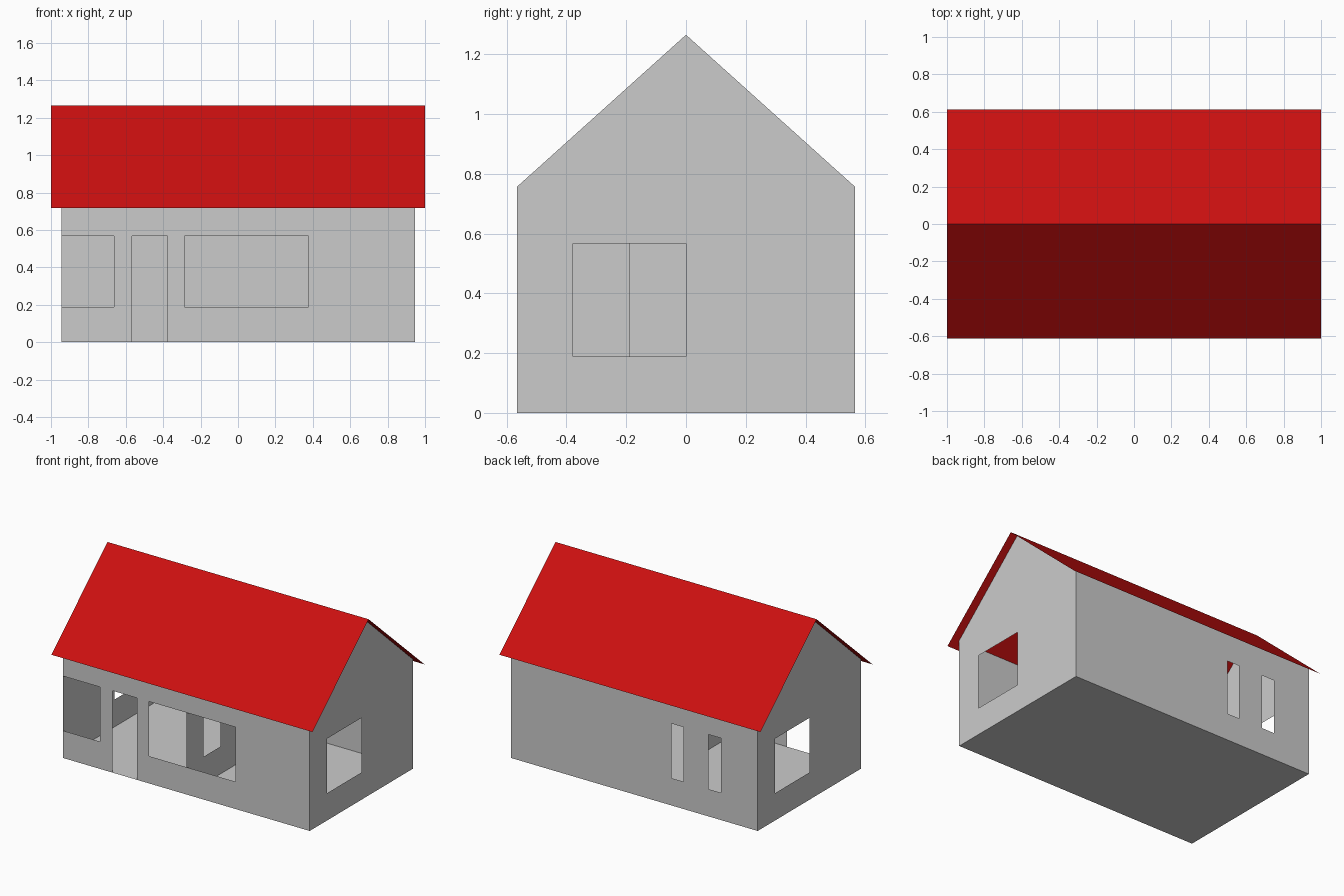
import bpy, bmesh

if "Cube" in bpy.data.objects:
    bpy.data.objects.remove(bpy.data.objects["Cube"])

L, W = 0.945, 0.565            # half length, half width of the walls
EAVE, RIDGE = 0.757, 1.265
SILL, HEAD = 0.189, 0.567
ROOF_X, ROOF_Y, ROOF_Z = 1.0, 0.613, 0.718


def make(name, faces, outward=None, color=None):
    """Object from faces given as lists of points."""
    bm = bmesh.new()
    for pts in faces:
        f = bm.faces.new([bm.verts.new(p) for p in pts])
        f.normal_update()
        if outward and sum(a * b for a, b in zip(f.normal, outward)) < 0:
            f.normal_flip()
    bmesh.ops.remove_doubles(bm, verts=bm.verts[:], dist=1e-5)
    mesh = bpy.data.meshes.new(name)
    bm.to_mesh(mesh)
    bm.free()
    ob = bpy.data.objects.new(name, mesh)
    bpy.context.collection.objects.link(ob)
    if color:
        mat = bpy.data.materials.new(name)
        mat.diffuse_color = color
        mat.use_nodes = True
        mat.node_tree.nodes["Principled BSDF"].inputs["Base Color"].default_value = mat.diffuse_color
        mesh.materials.append(mat)
    return ob


def wall(name, half, place, holes, outward, gable=False):
    """Thin wall as grid cells, leaving out the holes (u0, u1, v0, v1)."""
    us = sorted({-half, half, *[u for h in holes for u in h[:2]]})
    vs = sorted({0, EAVE, *[v for h in holes for v in h[2:]]})
    faces = []
    for u0, u1 in zip(us, us[1:]):
        for v0, v1 in zip(vs, vs[1:]):
            u, v = (u0 + u1) / 2, (v0 + v1) / 2
            if any(a < u < b and c < v < d for a, b, c, d in holes):
                continue
            faces.append([place(*p) for p in ((u0, v0), (u1, v0), (u1, v1), (u0, v1))])
    if gable:
        faces.append([place(u, EAVE) for u in us] + [place(0, RIDGE)])
    make(name, faces, outward)


# Long walls: corner window, door and wide window in front, two slits behind
wall("front_wall", L, lambda u, v: (u, -W, v),
     [(-L, -0.662, SILL, HEAD), (-0.567, -0.378, 0, HEAD), (-0.285, 0.378, SILL, HEAD)],
     (0, -1, 0))
wall("back_wall", L, lambda u, v: (u, W, v),
     [(-0.662, -0.567, SILL, HEAD), (-0.378, -0.285, SILL, HEAD)], (0, 1, 0))

# Gable walls with one window each
wall("right_wall", W, lambda u, v: (L, u, v), [(-0.378, 0, SILL, HEAD)], (1, 0, 0), True)
wall("left_wall", W, lambda u, v: (-L, u, v), [(0, 0.378, SILL, HEAD)], (-1, 0, 0), True)

# Inner partition with a hatch and a doorway
wall("partition", W, lambda u, v: (0, u, v),
     [(-0.378, -0.189, SILL, HEAD), (0, 0.189, 0, HEAD)], (1, 0, 0), True)

# Floor
make("floor", [[(-L, -W, 0), (L, -W, 0), (L, W, 0), (-L, W, 0)]], (0, 0, -1))

# Roof: two thin slopes
make("roof", [[(-ROOF_X, s * ROOF_Y, ROOF_Z), (ROOF_X, s * ROOF_Y, ROOF_Z),
               (ROOF_X, 0, RIDGE), (-ROOF_X, 0, RIDGE)] for s in (-1, 1)],
     (0, 0, 1), (0.6, 0.005, 0.005, 1))
